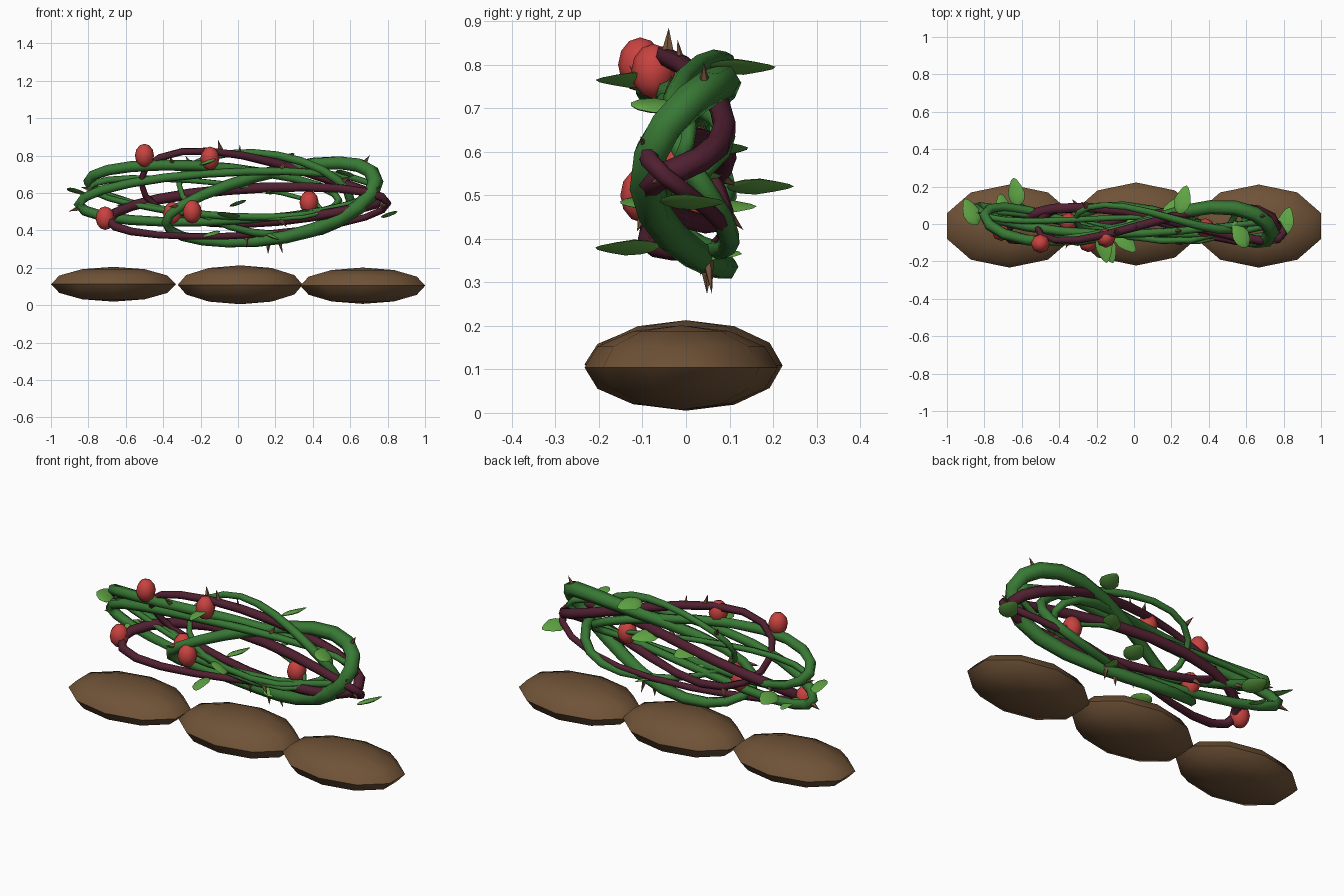
import bpy
from math import sin, cos, pi, radians
from mathutils import Vector

cube = bpy.data.objects.get("Cube")
if cube:
    bpy.data.objects.remove(cube, do_unlink=True)


def material(name, rgb):
    m = bpy.data.materials.new(name)
    m.use_nodes = True
    m.diffuse_color = (*rgb, 1)
    m.node_tree.nodes["Principled BSDF"].inputs["Base Color"].default_value = (*rgb, 1)
    return m


SOIL = material("soil brown", (0.16, 0.085, 0.038))
GREEN = material("vine green", (0.04, 0.19, 0.035))
WINE = material("dark wine", (0.08, 0.014, 0.03))
BERRY = material("berry red", (0.58, 0.055, 0.05))
LEAF = material("leaf green", (0.12, 0.39, 0.06))
THORN = material("thorn brown", (0.18, 0.09, 0.045))


def finish(name, mat, angle):
    ob = bpy.context.object
    ob.name = name
    ob.data.materials.clear()
    ob.data.materials.append(mat)
    bpy.ops.object.shade_smooth_by_angle(angle=radians(angle))
    return ob


def ball(name, mat, loc, size, segments, angle, rot=(0, 0, 0)):
    bpy.ops.mesh.primitive_uv_sphere_add(segments=segments, ring_count=6,
                                         radius=1, location=loc, rotation=rot)
    bpy.context.object.scale = size
    bpy.ops.object.transform_apply(location=False, rotation=False, scale=True)
    return finish(name, mat, angle)


# Three flattened soil mounds with a crisp rim
for i, (x, y, z, half) in enumerate([(-0.666, -0.011, 0.112, 0.093),
                                     (0.012, 0, 0.109, 0.104),
                                     (0.667, -0.011, 0.104, 0.097)]):
    ball(f"soil_mound_{i + 1}", SOIL, (x, y, z), (0.351, 0.222, half), 10, 40)


# A vine is a closed wave; each axis is: centre, cos t, sin t, cos 2t, sin 2t
def loop_point(axes, t):
    waves = (1, cos(t), sin(t), cos(2 * t), sin(2 * t))
    return Vector([sum(a * w for a, w in zip(axis, waves)) for axis in axes])


def vine(name, mat, axes, radius, swell):
    cu = bpy.data.curves.new(name, "CURVE")
    cu.dimensions = "3D"
    cu.bevel_depth = radius
    cu.bevel_resolution = 1
    count = 22
    sp = cu.splines.new("POLY")
    sp.points.add(count - 1)
    for k, p in enumerate(sp.points):
        t = 2 * pi * k / count
        p.co = (*loop_point(axes, t), 1)
        p.radius = 1 + 0.25 * cos(t - swell)
    sp.use_cyclic_u = True
    ob = bpy.data.objects.new(name, cu)
    bpy.context.collection.objects.link(ob)
    bpy.ops.object.select_all(action="DESELECT")
    ob.select_set(True)
    bpy.context.view_layer.objects.active = ob
    bpy.ops.object.convert(target="MESH")
    finish(name, mat, 65)


# Cone thorn pointing along a direction
def thorn(name, base, direction, length=0.055):
    d = direction.normalized()
    bpy.ops.mesh.primitive_cone_add(vertices=5, radius1=0.014, radius2=0, depth=length,
                                    location=base + d * length / 2,
                                    rotation=d.to_track_quat("Z", "Y").to_euler())
    finish(name, THORN, 20)


vines = [
    ("thick_vine", GREEN, [(0.175, 0.56), (0, 0, 0, -0.045, 0.08),
                           (0.54, 0.11, 0.18, 0.01, 0.015)], 0.034, 0),
    ("long_vine", GREEN, [(-0.06, 0.79), (0, -0.04, -0.01, 0.043, 0.025),
                          (0.58, 0.04, 0.13)], 0.023, pi),
    ("upper_vine", GREEN, [(-0.13, 0.67), (0, 0, 0, 0.045, 0.08),
                           (0.61, -0.05, 0.13)], 0.024, 2.4),
    ("round_vine", GREEN, [(0.145, 0.46), (0.035, 0, 0, -0.012, -0.065),
                           (0.595, -0.05, 0.215)], 0.021, 0),
    ("thin_vine", GREEN, [(-0.17, 0.62), (0, -0.05, 0.03, 0, 0.04),
                          (0.57, -0.06, 0.09)], 0.015, 3),
    ("upper_wine_vine", WINE, [(0.12, 0.64), (0, 0, 0, -0.016, 0.088),
                               (0.61, -0.05, 0.17, 0, -0.05)], 0.024, 0),
    ("lower_wine_vine", WINE, [(0.055, 0.745), (0, 0, 0, -0.05, -0.075),
                               (0.5, 0.045, 0.125)], 0.023, 2),
]
for n, (name, mat, axes, radius, swell) in enumerate(vines):
    vine(name, mat, axes, radius, swell)
    centre = Vector([a[0] for a in axes])
    for k in range(3):
        p = loop_point(axes, 0.5 + n * 0.7 + k * 2 * pi / 3)
        out = p - centre
        out.x *= 0.25
        out.y += 0.05 * (1 if (n + k) % 2 else -1)
        thorn(f"{name}_thorn_{k + 1}", p + out.normalized() * radius * 0.6, out)

# Two prominent thorns above and below
thorn("lower_thorn", Vector((0.22, 0.05, 0.35)), Vector((0.02, 0.01, -0.08)), 0.08)
thorn("upper_thorn", Vector((0.01, -0.01, 0.79)), Vector((0, -0.01, 0.07)), 0.07)

# Berries
for i, loc in enumerate([(-0.5, -0.105, 0.80), (-0.15, -0.075, 0.785), (-0.71, -0.04, 0.465),
                         (-0.245, -0.1, 0.5), (-0.35, 0.01, 0.49), (0.38, -0.02, 0.55)]):
    ball(f"berry_{i + 1}", BERRY, loc, (0.051, 0.051, 0.063), 8, 65)

# Leaves: flat blades with a heading in degrees, drawn out to a thin tip
leaves = [
    (-0.63, 0.165, 0.52, 100), (-0.87, 0.06, 0.61, 115), (0.26, 0.125, 0.795, 75),
    (0.57, -0.06, 0.705, 115), (0.81, 0.01, 0.485, 75), (-0.14, -0.13, 0.38, -70),
    (0, 0, 0.545, 80), (-0.16, -0.125, 0.765, -80), (0.2, 0.07, 0.61, 60),
    (-0.7, 0.08, 0.475, 100), (-0.05, -0.09, 0.48, -45), (0.2, 0.05, 0.365, 70),
]
LENGTH = 0.073
for i, (x, y, z, heading) in enumerate(leaves):
    ob = ball(f"leaf_{i + 1}", LEAF, (x, y, z), (0.048, 0.01, LENGTH), 8, 50,
              (pi / 2, 0.35 * (-1) ** i, radians(heading + 90)))
    for v in ob.data.vertices:
        tip = max(v.co.z / LENGTH, 0)
        v.co.x *= 1 - 0.35 * tip
        v.co.y *= 1 - 0.7 * tip
        v.co.z *= 1 + 0.15 * tip
